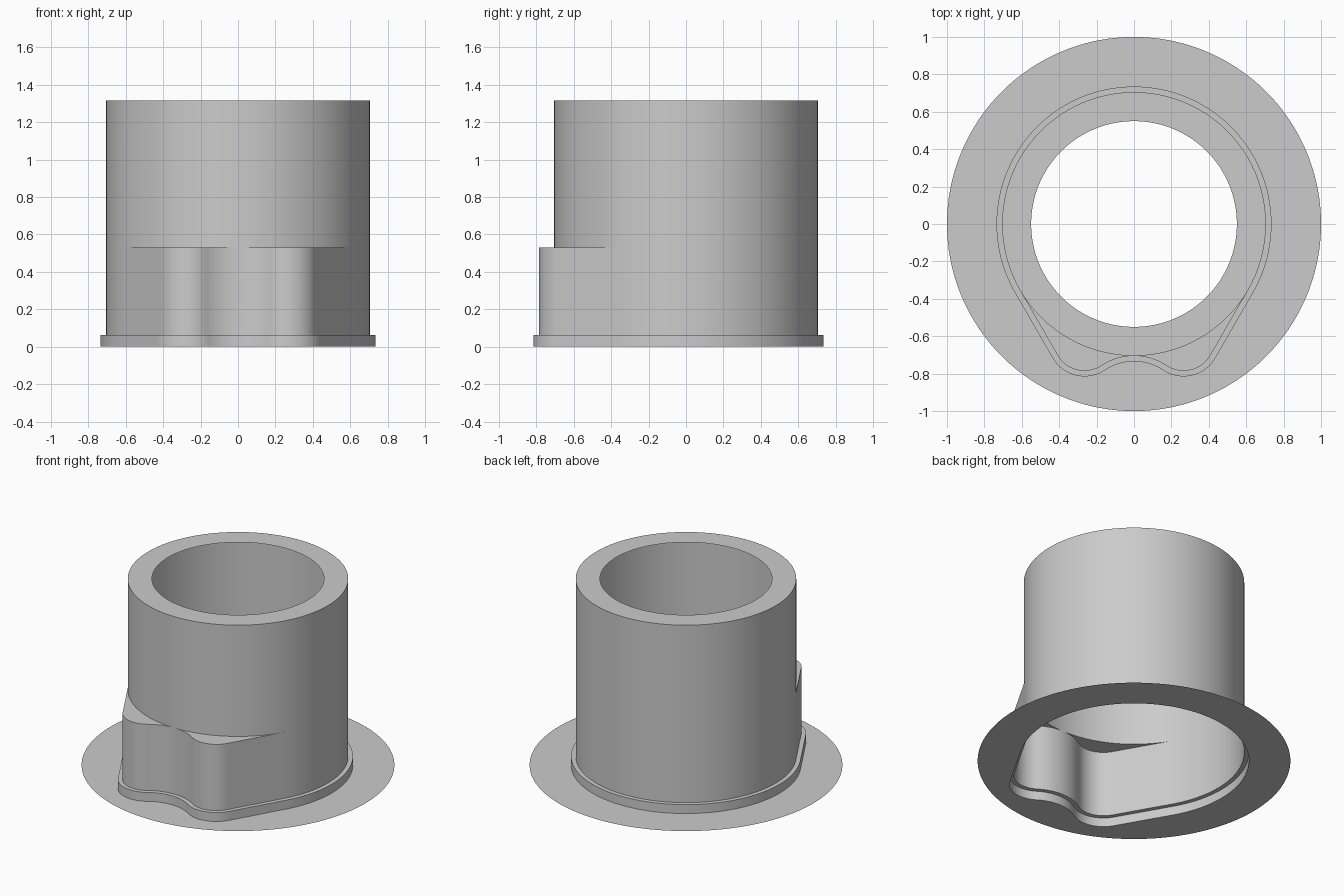
import bpy, bmesh, math
from math import pi, sin, cos, radians

cube = bpy.data.objects.get("Cube")
if cube:
    bpy.data.objects.remove(cube, do_unlink=True)

# Main dimensions
BODY_R, HOLE_R, FLANGE_R = 0.705, 0.55, 1.0
STEP, STEP_Z, LOBE_Z, TOP_Z = 0.03, 0.063, 0.53, 1.315
LOBE_C, LOBE_R = (0.265, -0.619), 0.166
DIP_C, DIP_R = (0.0, -1.018), 0.313

grey = bpy.data.materials.new("plain_grey")
grey.use_nodes = True
grey.diffuse_color = (0.6, 0.6, 0.6, 1)
grey.node_tree.nodes["Principled BSDF"].inputs["Base Color"].default_value = (0.6, 0.6, 0.6, 1)


def arc(center, r, a0, a1, n):
    return [(center[0] + r * cos(a0 + (a1 - a0) * i / n),
             center[1] + r * sin(a0 + (a1 - a0) * i / n)) for i in range(n + 1)]


def half_outline(off):
    """Right half of the two-lobed outline, from the front dip round to the back."""
    join = math.atan2(DIP_C[1] - LOBE_C[1], DIP_C[0] - LOBE_C[0])
    dip = arc(DIP_C, DIP_R - off, pi / 2, join + pi, 14)
    lobe = arc(LOBE_C, LOBE_R + off, join, radians(-30), 20)
    body = arc((0, 0), BODY_R + off, radians(-30), pi / 2, 60)
    (x0, y0), (x1, y1) = lobe[-1], body[0]
    side = [(x0 + (x1 - x0) * i / 14, y0 + (y1 - y0) * i / 14) for i in range(1, 14)]
    return dip + lobe[1:] + side + body


def outline(off, z):
    half = half_outline(off)
    left = [(-x, y) for x, y in reversed(half[1:-1])]
    return [(x, y, z) for x, y in half + left]


def circle(r, z):
    """Circle whose points line up radially with the outline."""
    return [(r * x / math.hypot(x, y), r * y / math.hypot(x, y), z)
            for x, y, _ in outline(0, z)]


def loft(name, rings):
    bm = bmesh.new()
    loops = [[bm.verts.new(p) for p in ring] for ring in rings]
    for a, b in zip(loops, loops[1:]):
        for i in range(len(a)):
            j = (i + 1) % len(a)
            bm.faces.new((a[i], a[j], b[j], b[i]))
    # Collapse the ledge where the lobes blend into the round body
    bmesh.ops.remove_doubles(bm, verts=bm.verts, dist=0.0002)
    mesh = bpy.data.meshes.new(name)
    bm.to_mesh(mesh)
    bm.free()
    mesh.materials.append(grey)
    ob = bpy.data.objects.new(name, mesh)
    bpy.context.collection.objects.link(ob)
    bpy.ops.object.select_all(action='DESELECT')
    ob.select_set(True)
    bpy.context.view_layer.objects.active = ob
    bpy.ops.object.shade_smooth_by_angle(angle=radians(30))
    return ob


# Thin round flange with a lobed opening
loft("flange", [circle(FLANGE_R, 0), outline(STEP, 0)])
# Low step around the foot of the sleeve
loft("base_step", [outline(STEP, 0), outline(STEP, STEP_Z), outline(0, STEP_Z)])
# Thin-walled sleeve: lobed skirt, ledge, round body and top lip
loft("sleeve", [outline(0, STEP_Z), outline(0, LOBE_Z), circle(BODY_R, LOBE_Z),
                circle(BODY_R, TOP_Z), circle(HOLE_R, TOP_Z)])
